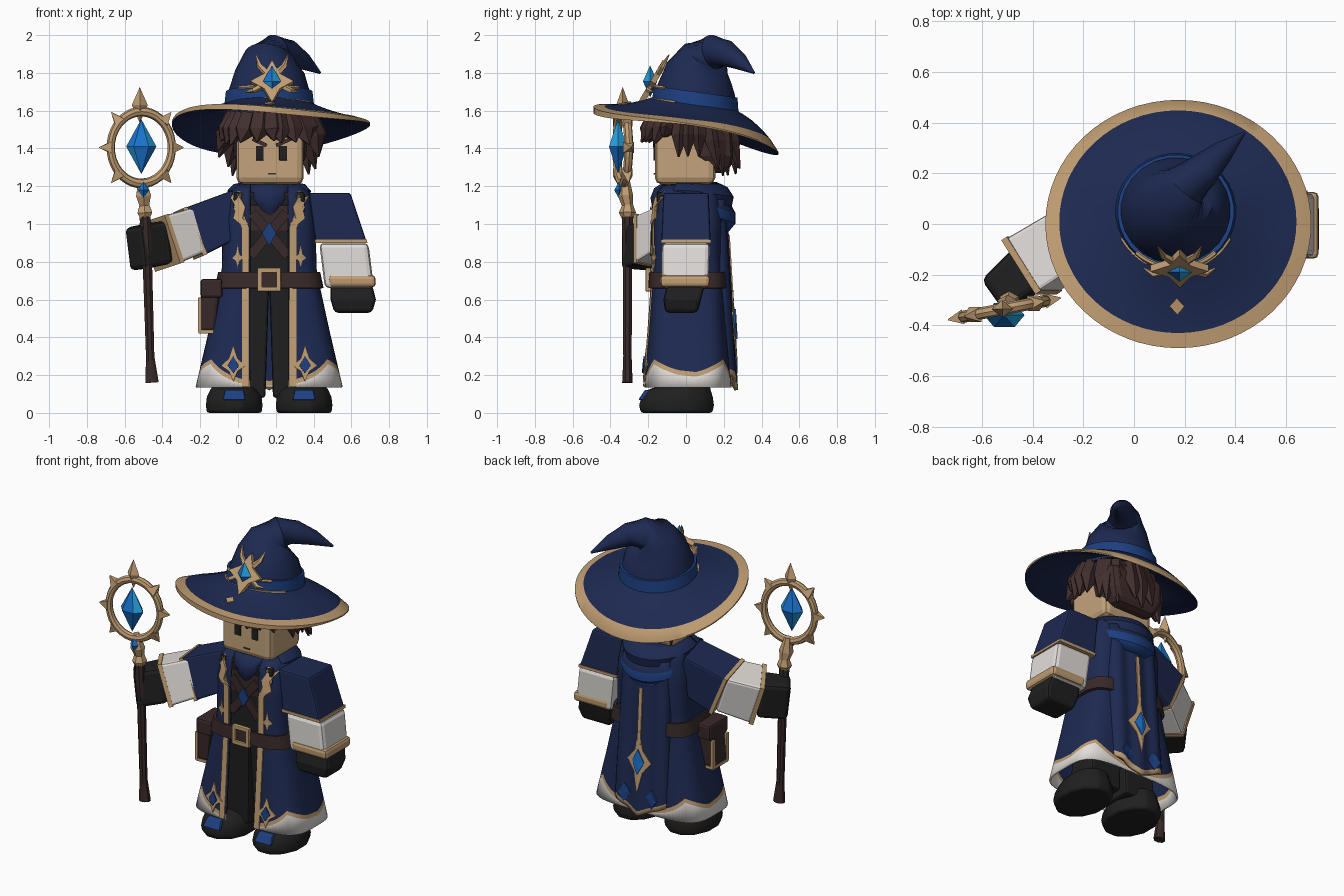
import bpy, bmesh, random
from math import sin, cos, pi, asin, sqrt
from mathutils import Vector as V

random.seed(4)
if "Cube" in bpy.data.objects:
    bpy.data.objects.remove(bpy.data.objects["Cube"])

COLOURS = dict(navy=(.0125, .0225, .083), blue=(.012, .05, .22), crystal=(.01, .17, .62),
               pale_crystal=(.02, .36, .75), gold=(.53, .34, .17), skin=(.55, .37, .2),
               white=(.76, .73, .7), black=(.014, .014, .015), brown=(.04, .022, .022),
               hair=(.052, .027, .025))
MATS = {}
for key, rgb in COLOURS.items():
    m = bpy.data.materials.new(key)
    m.use_nodes = True
    m.diffuse_color = (*rgb, 1)
    bsdf = m.node_tree.nodes["Principled BSDF"]
    bsdf.inputs["Base Color"].default_value = (*rgb, 1)
    bsdf.inputs["Roughness"].default_value = .8
    MATS[key] = m
CX = .165  # centre line of the body


def build(name, verts, faces, mats, rule=None, solid=0, bevel=0, smooth=False):
    me = bpy.data.meshes.new(name)
    me.from_pydata([tuple(v) for v in verts], [], faces)
    bm = bmesh.new()
    bm.from_mesh(me)
    bmesh.ops.recalc_face_normals(bm, faces=bm.faces)
    bm.to_mesh(me)
    bm.free()
    ob = bpy.data.objects.new(name, me)
    bpy.context.collection.objects.link(ob)
    for k in mats.split():
        me.materials.append(MATS[k])
    for p in me.polygons:
        if rule:
            p.material_index = rule(p)
    if solid:
        mod = ob.modifiers.new("thickness", "SOLIDIFY")
        mod.thickness, mod.offset = solid, 0
    if bevel:
        mod = ob.modifiers.new("bevel", "BEVEL")
        mod.width, mod.segments = bevel, 2
    if smooth:
        bpy.ops.object.select_all(action="DESELECT")
        ob.select_set(True)
        bpy.context.view_layer.objects.active = ob
        bpy.ops.object.shade_smooth_by_angle(angle=.7)
    return ob


def grid(name, f, nu, nv, mats, rule=None, closed=False, **kw):
    """Sheet of points f(i, j); rule picks the material from the row."""
    w = nu if closed else nu + 1
    verts = [f(i, j) for j in range(nv + 1) for i in range(w)]
    faces = [(j * w + i, j * w + (i + 1) % w, (j + 1) * w + (i + 1) % w, (j + 1) * w + i)
             for j in range(nv) for i in range(nu)]
    return build(name, verts, faces, mats, (lambda p: rule(p.index // nu)) if rule else None, **kw)


def loft(name, secs, mat, n=4, axis=None, **kw):
    """Sections (centre, half width, half depth) joined along a path; n=4 gives boxes."""
    cs = [V(s[0]) for s in secs]
    verts, faces, k = [], [], sqrt(2) if n == 4 else 1
    for j, (c, ru, rv) in enumerate(secs):
        t = V(axis) if axis else (cs[min(j + 1, len(cs) - 1)] - cs[max(j - 1, 0)]).normalized()
        u = V((0, 1, 0)).cross(t).normalized()
        v = t.cross(u)
        for i in range(n):
            a = 2 * pi * (i + .5) / n
            verts.append(cs[j] + u * (cos(a) * ru * k) + v * (sin(a) * rv * k))
    for j in range(len(secs) - 1):
        faces += [(j * n + i, j * n + (i + 1) % n, (j + 1) * n + (i + 1) % n, (j + 1) * n + i) for i in range(n)]
    faces += [tuple(range(n)), tuple(range(len(verts) - n, len(verts)))]
    return build(name, verts, faces, mat, **kw)


def box(name, c, h, mat, bevel=.015):
    x, y, z = c
    return loft(name, [((x, y, z - h[2]), h[0], h[1]), ((x, y, z + h[2]), h[0], h[1])], mat, bevel=bevel)


def gem(name, c, r, mats="crystal", n=4):
    c = V(c)
    ring = [c + V((cos(2 * pi * i / n) * r[0], sin(2 * pi * i / n) * r[1], 0)) for i in range(n)]
    up = V((0, 0, r[2]))
    faces = [(i, (i + 1) % n, n + k) for i in range(n) for k in (0, 1)]
    return build(name, ring + [c - up, c + up], faces, mats,
                 lambda p: int(" " in mats and p.normal.x * p.normal.z > 0))


def star(name, surf, u, v, rx, top, low, mat, pinch=.3, solid=.008):
    """Four pointed plate laid on a surface; pinch=.5 makes a plain diamond."""
    pts = []
    for sx, sv, r in ((1, 0, 0), (1, 1, 1), (0, 1, 0), (-1, 1, 1), (-1, 0, 0), (-1, -1, 1), (0, -1, 0), (1, -1, 1)):
        k = pinch if r else 1
        pts.append(surf(u + sx * rx * k, v + sv * (top if sv > 0 else low) * k))
    pts.append(surf(u, v))
    return build(name, pts, [(i, (i + 1) % 8, 8) for i in range(8)], mat, solid=solid)


def ribbon(name, surf, pts, w, mat, steps=6):
    """Flat trim with horizontal width w following points on a surface."""
    path = [V(a).lerp(V(b), k / steps) for a, b in zip(pts, pts[1:]) for k in range(steps)] + [V(pts[-1])]
    return grid(name, lambda i, j: surf(path[j][0] + (i - .5) * w, path[j][1]), 1, len(path) - 1, mat, solid=.009)


# Coat: rounded box section that widens to the hem, open at the front
PROFILE = [(.13, .385, .225), (.45, .31, .2), (.75, .245, .18), (1.02, .24, .18), (1.16, .215, .165), (1.21, .15, .13)]


def size(z):
    z = min(max(z, .13), 1.21)
    for (z0, a0, b0), (z1, a1, b1) in zip(PROFILE, PROFILE[1:]):
        if z <= z1:
            k = (z - z0) / (z1 - z0)
            return a0 + (a1 - a0) * k, b0 + (b1 - b0) * k


def coat_pt(t, z, off=0):
    a, b = size(z)
    s, c = sin(t), cos(t)
    return V((CX + (a + off) * abs(s) ** .5 * (1 if s > 0 else -1), .01 - (b + off) * abs(c) ** .5 * (1 if c > 0 else -1), z))


def front(x, z, off=.009):
    """Point on the coat front, x measured from the centre line."""
    p = coat_pt(asin(min(abs(x) / size(z)[0], .99) ** 2), z, off)
    return V((CX + x, p.y, z))


def front_raised(x, z):
    return front(x, z, .016)


N, ROWS = 72, 22


def coat(i, j):
    f = i / N
    hem = .145 + .045 * sin(2 * pi * f) ** 2 + .09 * (1 - 2 * abs((f * 4) % 1 - .5))
    z = (.135, hem, hem + .025)[j] if j < 3 else hem + .025 + (1.185 - hem) * (j - 2) / (ROWS - 2)
    t0 = asin((.1 / size(z)[0]) ** 2)
    return coat_pt(t0 + (2 * pi - 2 * t0) * f, z)


grid("coat", coat, N, ROWS, "navy white gold", lambda r: (1, 2)[r] if r < 2 else 0, solid=.012, smooth=True)
for s, side in ((1, "left"), (-1, "right")):
    ribbon(side + "_coat_trim", front, [(s * .125, .14), (s * .125, .98), (s * .165, 1.08), (s * .17, 1.17)], .038, "gold")
    ribbon(side + "_lapel_trim", front_raised, [(s * .13, 1.0), (s * .165, 1.03), (s * .15, 1.09), (s * .19, 1.16)], .05, "gold", 3)
    star(side + "_hem_star", front_raised, s * .19, .25, .065, .11, .085, "gold", .35)
    star(side + "_hem_jewel", lambda x, z: front(x, z, .024), s * .19, .25, .03, .05, .04, "blue", .5)
    star(side + "_waist_star", front, s * .165, .82, .03, .07, .05, "gold")
    # Legs and boots
    loft(side + "_leg", [((CX + s * .135, 0, .08), .115, .1), ((CX + s * .085, -.02, .78), .088, .11)], "black", axis=(0, 0, 1), bevel=.015)
    bx = CX + s * .185
    loft(side + "_boot", [((bx, -.05, 0), .15, .195), ((bx, -.05, .04), .155, .205), ((bx, -.047, .085), .15, .195),
                          ((bx, -.035, .125), .13, .17), ((bx, .01, .15), .11, .12)], "black", 12, (0, 0, 1),
         bevel=.012, smooth=True)
    loft(side + "_boot_plate", [((bx, -.2, .068), .06, .053), ((bx, -.178, .122), .05, .04)], "blue", axis=(0, 0, 1), bevel=.008)
    # Face details
    box(side + "_eye", (CX + .012 + s * .062, -.168, 1.375), (.021, .004, .038), "black", .002)
    ex = CX + .012
    loft(side + "_brow", [((ex + s * .025, -.17, 1.415), .01, .005), ((ex + s * .1, -.17, 1.45), .01, .005)], "hair")

# Inner clothing
box("vest", (CX, 0, .94), (.19, .155, .23), "black")
box("waistcoat", (CX, -.15, 1.03), (.1, .012, .07), "brown", .005)
for s in (1, -1):
    loft("chest_strap", [((CX - s * .1, -.165, .83), .026, .008), ((CX + s * .09, -.165, 1.06), .026, .008)], "brown")
star("chest_jewel", lambda x, z: V((CX + x, -.18, z)), 0, .95, .038, .065, .065, "blue", .5)
loft("scarf", [((CX, .02, 1.03), .04, .175), ((CX, .02, 1.08), .11, .2), ((CX, .02, 1.14), .16, .21),
               ((CX, .02, 1.19), .165, .19), ((CX, .02, 1.215), .13, .15)], "navy", 24, (0, 0, 1), smooth=True)
HOOD = [(.13, 1.215), (.185, 1.205), (.215, 1.175), (.205, 1.14), (.225, 1.12), (.225, 1.085), (.19, 1.06)]


def hood(i, j):
    a = pi * (i / 24 * 1.3 - .15)
    r, z = HOOD[j]
    b = max(sin(a), 0)
    return V((CX + r * cos(a), .03 + r * sin(a), z - .016 * j * b))


grid("hood", hood, 24, 6, "navy blue", lambda r: int(r > 3), solid=.015, smooth=True)

# Belt, buckle and pouch
grid("belt", lambda i, j: coat_pt(2 * pi * (i + .5) / 64, .66 + .085 * j, .015), 64, 1, "brown", closed=True, solid=.018)
for s in (1, -1):
    box("buckle_side", (CX + s * .05, -.2, .705), (.012, .014, .06), "gold", .004)
    box("buckle_bar", (CX, -.2, .705 + s * .05), (.06, .014, .012), "gold", .004)
    box("pouch_trim", (-.202, -.06 + s * .07, .52), (.01, .014, .09), "gold", .004)
loft("pouch", [((-.165, -.06, .43), .045, .08), ((-.14, -.06, .69), .05, .09)], "brown", axis=(0, 0, 1), bevel=.02)
box("pouch_base_trim", (-.165, -.06, .43), (.045, .08, .01), "gold", .004)
box("pouch_flap", (-.14, -.06, .66), (.058, .097, .05), "brown")


# Cape with a jewelled star on the back
def cape(x, z, off=.012):
    return V((CX + x, .258 - .06 * (z - .12) + .008 * cos(x * 45) + off, z))


def cape_pt(i, j):
    s = i / 8 - 1
    low = .12 + .09 * abs(s)
    z = low + .03 * j if j < 2 else low + .03 + (1.1 - low) * (j - 1) / 9
    p = cape(s * (.2 - .03 * z), z, 0)
    return p - V((0, .045 * s ** 6, 0))


grid("cape", cape_pt, 16, 10, "navy gold", lambda r: int(r == 0), solid=.02, smooth=True)
star("cape_star", cape, 0, .47, .085, .2, .2, "gold", .34)
ribbon("cape_star_stem", cape, [(0, .58), (0, .94)], .024, "gold")
star("cape_star_jewel", lambda x, z: cape(x, z, .02), 0, .47, .042, .08, .08, "crystal", .5)
for s in (1, -1):
    star("cape_hem_jewel", cape, s * .1, .25, .045, .06, .06, "blue", .5)

# Left arm hanging down
Z = (0, 0, 1)
loft("left_sleeve", [((.545, 0, .91), .135, .13), ((.485, 0, 1.165), .11, .12)], "navy", axis=Z, bevel=.012)
loft("left_sleeve_trim", [((.547, 0, .9), .138, .133), ((.544, 0, .918), .138, .133)], "gold", axis=Z)
loft("left_cuff", [((.59, -.005, .66), .13, .125), ((.56, 0, .9), .13, .128)], "white", axis=Z, bevel=.025)
loft("left_cuff_trim", [((.608, -.005, .665), .122, .13), ((.6, -.005, .73), .128, .133)], "gold", axis=Z, bevel=.02)
loft("left_glove", [((.61, -.025, .53), .1, .085), ((.61, -.02, .6), .12, .1), ((.6, 0, .68), .11, .1)], "black", axis=Z, bevel=.02)

# Right arm reaching forward
S, E, W, H = (-.0, .0, 1.06), (-.255, -.06, .95), (-.405, -.165, .9), (-.545, -.285, .87)
loft("right_sleeve", [(S, .12, .12), (E, .135, .13)], "navy", bevel=.012)
loft("right_sleeve_trim", [(V(E).lerp(V(S), .05), .137, .133), (V(E).lerp(V(S), -.03), .137, .133)], "gold")
loft("right_cuff", [(V(E).lerp(V(S), .1), .12, .12), (W, .132, .125)], "white", bevel=.015)
loft("right_cuff_trim", [(V(W).lerp(V(E), .08), .135, .128), (V(W).lerp(V(E), -.06), .135, .128)], "gold")
loft("right_glove", [(W, .115, .095), (H, .115, .08)], "black", axis=(-.8, -.58, -.1), bevel=.025)

# Staff
loft("staff_shaft", [((-.455, -.31, .16), .038, .03), ((-.458, -.31, .2), .034, .028), ((-.465, -.31, .3), .024, .024),
                     ((-.48, -.31, .8), .027, .027), ((-.492, -.31, 1.04), .032, .032)], "brown", 8, smooth=True)
loft("staff_socket", [((-.492, -.31, 1.03), .03, .03), ((-.493, -.31, 1.06), .045, .045), ((-.496, -.31, 1.1), .03, .03),
                      ((-.5, -.32, 1.15), .045, .04), ((-.51, -.325, 1.24), .02, .025)], "gold", 6)
gem("socket_gem", (-.5, -.355, 1.18), (.03, .025, .045))
C, X = V((-.512, -.335, 1.405)), V((.98, .19, 0))
ring = lambda a, r=1: C + X * (cos(a) * .165 * r) + V((0, 0, sin(a) * .19 * r))


def ring_pt(i, j):
    a, b = 2 * pi * i / 40, 2 * pi * j / 8
    return ring(a, 1 + .135 * cos(b)) + V((-.19, .98, 0)) * (.024 * sin(b))


grid("staff_ring", ring_pt, 40, 8, "gold", closed=True, smooth=True)
for k in (0, 1, 3, 4, 5, 7):
    loft("ring_spike", [(ring(k * pi / 4), .03, .03), (ring(k * pi / 4, 1.38), .002, .002)], "gold")
gem("ring_finial", (-.52, -.335, 1.63), (.042, .035, .095), "gold")
gem("staff_crystal", (-.512, -.36, 1.41), (.08, .055, .145), "crystal pale_crystal", 6)

# Head and hair
box("head", (.17, -.005, 1.39), (.178, .16, .18), "skin", .035)
box("mouth", (.18, -.168, 1.265), (.022, .003, .004), "hair", .001)
box("neck", (CX, 0, 1.2), (.09, .09, .05), "skin")
loft("hair_cap", [((.17, .04, 1.47), .215, .17), ((.17, .02, 1.53), .25, .23), ((.17, .02, 1.6), .21, .19)], "hair", 14, Z)
loft("hair_back", [((.17, .16, 1.27), .15, .07), ((.17, .15, 1.36), .19, .1), ((.17, .13, 1.52), .2, .11)], "hair", axis=Z, bevel=.04)
for k in range(24):
    a = 2 * pi * k / 24 + random.uniform(-.08, .08)
    n = sin(a)
    tip = 1.28 if n > .45 else 1.37 if n > -.3 else 1.45
    flare = random.uniform(1.15, 1.35)
    c, d = V((.17, .02, 0)), V((cos(a) * .22, n * .205, 0))
    loft("hair_lock", [(c + d * .9 + V((0, 0, 1.58)), .05, .04), (c + d * 1.1 + V((0, 0, tip * .35 + .985)), .06, .045),
                       (c + d * flare + V((0, 0, tip + random.uniform(-.035, .025))), .005, .005)], "hair", 5)


# Hat: wavy brim, bent crown, band and star
def brim(s, a, off=0):
    c, n = cos(a), sin(a)
    inner = V((CX + .21 * c, .05 + .21 * n, 1.625 - .035 * n))
    outer = V((.175 + .525 * c, .49 * n, 1.53 - .115 * n - .04 * n * n + .05 * c * n))
    p = inner.lerp(outer, s)
    return p + V((0, 0, off - .03 * sin(pi * s) * (.5 if n < 0 else .5 - 1.4 * n)))


STEPS = (0, .2, .4, .6, .72, .82, 1)


def brim_pt(i, j):
    a = 2 * pi * i / 64
    lip = .004 + .012 * max(-sin(a), 0)  # the rolled lip is thicker at the front
    h = lip if j in (6, 7) else .016
    return brim(STEPS[j], a, h) if j < 7 else brim(STEPS[13 - j], a, -h)


grid("hat_brim", brim_pt, 64, 13, "navy gold", lambda r: int(r in (5, 6)), closed=True, smooth=True)
star("brim_ornament", lambda x, s: brim(s, -pi / 2 + x, .022), 0, .5, .08, .1, .1, "gold", .5)
loft("hat_crown", [((CX, .05, 1.57), .235, .225), ((CX, .05, 1.7), .217, .212), ((.168, .07, 1.8), .185, .18),
                   ((.172, .105, 1.87), .142, .14), ((.2, .15, 1.912), .093, .093), ((.27, .21, 1.905), .07, .07),
                   ((.35, .285, 1.86), .045, .045), ((.435, .36, 1.8), .006, .006)], "navy", 24, smooth=True)
loft("hat_band", [((CX, .05, 1.615), .24, .232), ((CX, .05, 1.7), .23, .226)], "blue", 32, (0, .14, .99), smooth=True)
for z, r, reach in ((1.63, .237, .35), (1.7, .228, .24)):
    # Gold edging on the front of the band
    arc = [pi * (-.5 + reach * (k / 10 - 1)) for k in range(21)]
    loft("band_trim", [((CX + r * cos(a), .05 + (r - .005) * sin(a), z - .03 * sin(a)), .01, .01) for a in arc], "gold", 6)
badge = lambda x, v: V((.18 + x, -.175 + .5 * v, 1.75 + .86 * v))
star("hat_star", badge, 0, 0, .115, .13, .13, "gold", .36, .03)
gem("hat_gem", badge(0, 0) + V((0, -.015, .005)), (.048, .038, .085), "crystal pale_crystal")
for s in (1, -1):
    loft("hat_star_horn", [(badge(s * .03, .06), .02, .015), (badge(s * .065, .1), .016, .013), (badge(s * .085, .17), .003, .003)], "gold", 5)
    loft("hat_star_wing", [(badge(s * .05, -.02), .018, .015), (badge(s * .1, -.05), .015, .012), (badge(s * .14, -.06) + V((0, .03, 0)), .004, .004)], "gold", 5)
